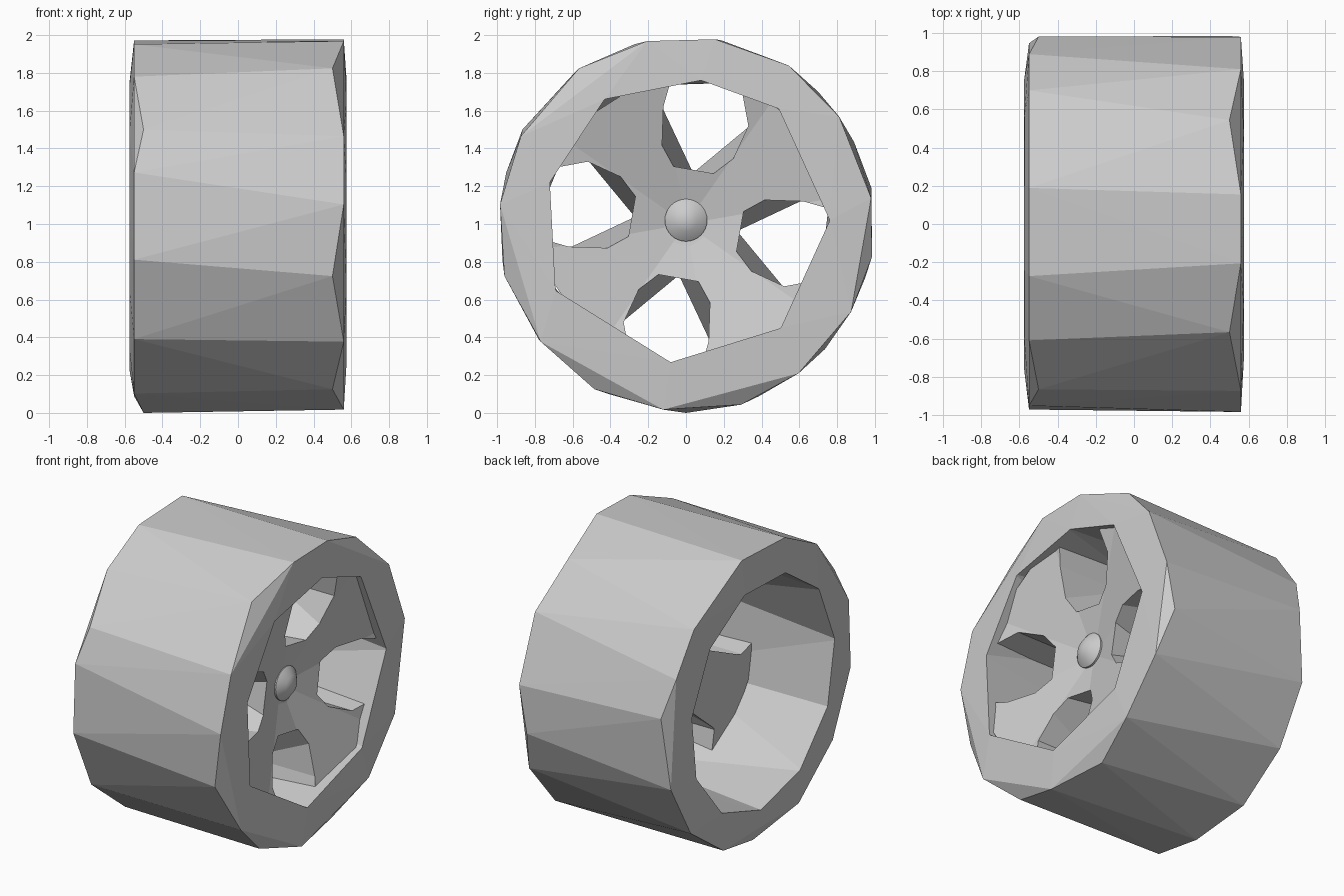
import bpy, bmesh, math
from mathutils import Vector, Matrix

cube = bpy.data.objects.get("Cube")
if cube:
    bpy.data.objects.remove(cube)

CENTRE = Vector((0, 0, 1))

grey = bpy.data.materials.new("light_grey")
grey.use_nodes = True
grey.diffuse_color = (0.6, 0.6, 0.6, 1)
grey.node_tree.nodes["Principled BSDF"].inputs["Base Color"].default_value = (0.6, 0.6, 0.6, 1)


def finish(name, bm):
    bmesh.ops.recalc_face_normals(bm, faces=bm.faces)
    mesh = bpy.data.meshes.new(name)
    bm.to_mesh(mesh)
    bm.free()
    mesh.materials.append(grey)
    obj = bpy.data.objects.new(name, mesh)
    bpy.context.collection.objects.link(obj)
    return obj


def hull(name, points):
    """Closed convex solid around the points."""
    bm = bmesh.new()
    for p in points:
        bm.verts.new(p)
    res = bmesh.ops.convex_hull(bm, input=bm.verts)
    loose = [g for g in res["geom_interior"] if isinstance(g, bmesh.types.BMVert)]
    bmesh.ops.delete(bm, geom=loose, context="VERTS")
    return finish(name, bm)


def polar(x, r, degrees):
    a = math.radians(degrees)
    return CENTRE + Vector((x, r * math.cos(a), r * math.sin(a)))


def lathe(name, profile, sides, turn):
    """Solid turned about the axle; the profile is (x, radius) pairs."""
    bm = bmesh.new()
    rings = []
    for x, r in profile:
        count = sides if r else 1
        rings.append([bm.verts.new(polar(x, r, turn + 360 * i / sides)) for i in range(count)])
    for a, b in zip(rings, rings[1:]):
        for i in range(sides):
            j = (i + 1) % sides
            corners = [a[i % len(a)], a[j % len(a)], b[j % len(b)], b[i % len(b)]]
            bm.faces.new(list(dict.fromkeys(corners)))
    return finish(name, bm)


def cut(obj, cutter):
    mod = obj.modifiers.new("cut", "BOOLEAN")
    mod.operation = "DIFFERENCE"
    mod.solver = "EXACT"
    mod.object = cutter
    bpy.context.view_layer.objects.active = obj
    bpy.ops.object.modifier_apply(modifier=mod.name)
    bpy.data.objects.remove(cutter)


# Tyre: uneven hand-cut rings, some corners pushed in from the side faces
right_full = (8, 35, 81, 102, 152, 174, 219, 263, 307, 332)
right_in = (57, 124.5, 196, 241, 287, 350)
left_full = (26, 45, 79, 106, 128, 164, 191, 218, 245, 293, 318, 343)
left_in = (11, 150, 270)
points = [polar(0.56, 0.99, a) for a in right_full]
points += [polar(0.5, 1, a) for a in right_in]
points += [polar(-0.55, 0.99, a) for a in left_full]
points += [polar(-0.5, 1, a) for a in left_in]

# Opening: irregular octagon on the spoke side, eleven sides on the other
opening = ((0.08, 0.76), (0.49, 0.61), (0.76, 0.02), (0.5, -0.55),
           (-0.08, -0.73), (-0.69, -0.35), (-0.72, 0.22), (-0.43, 0.66))
back_angles = [360 * i / 11 + 10 for i in range(11)]
points += [CENTRE + Vector((0.575, y, z)) for y, z in opening]
points += [polar(-0.575, 0.77, a) for a in back_angles]
tyre = hull("tyre", points)
barrel = [CENTRE + Vector((0.6, y, z)) for y, z in opening]
barrel += [polar(-0.6, 0.77, a) for a in back_angles]
cut(tyre, hull("barrel_cutter", barrel))

# Dished wheel disc, set into the tyre
disc = lathe("spoke_disc", [(0.33, 0), (0.35, 0.12), (0.54, 0.82), (0.02, 0.82), (0.02, 0)], 8, 10)

# Four tapered holes leave four spokes
front = ((-0.12, 0.62), (-0.13, 0.32), (0.21, 0.26), (0.33, 0.52), (0.26, 0.9), (-0.04, 0.9))
back = ((-0.12, 0.62), (0.04, 0.28), (0.33, 0.52), (0.26, 0.9), (-0.04, 0.9))
for k in range(4):
    spin = Matrix.Rotation(math.pi / 2 * k, 3, "X")
    corners = [CENTRE + spin @ Vector((0.65, y, z)) for y, z in front]
    corners += [CENTRE + spin @ Vector((-0.01, y, z)) for y, z in back]
    cut(disc, hull("hole_cutter", corners))

# Round hub cap
cap = lathe("hub_cap", [(0.3, 0), (0.3, 0.112), (0.36, 0.112), (0.4, 0.06), (0.415, 0)], 32, 0)
cap.location = (0, 0, 0.02)
bpy.ops.object.select_all(action="DESELECT")
cap.select_set(True)
bpy.context.view_layer.objects.active = cap
bpy.ops.object.shade_smooth_by_angle(angle=math.radians(50))
